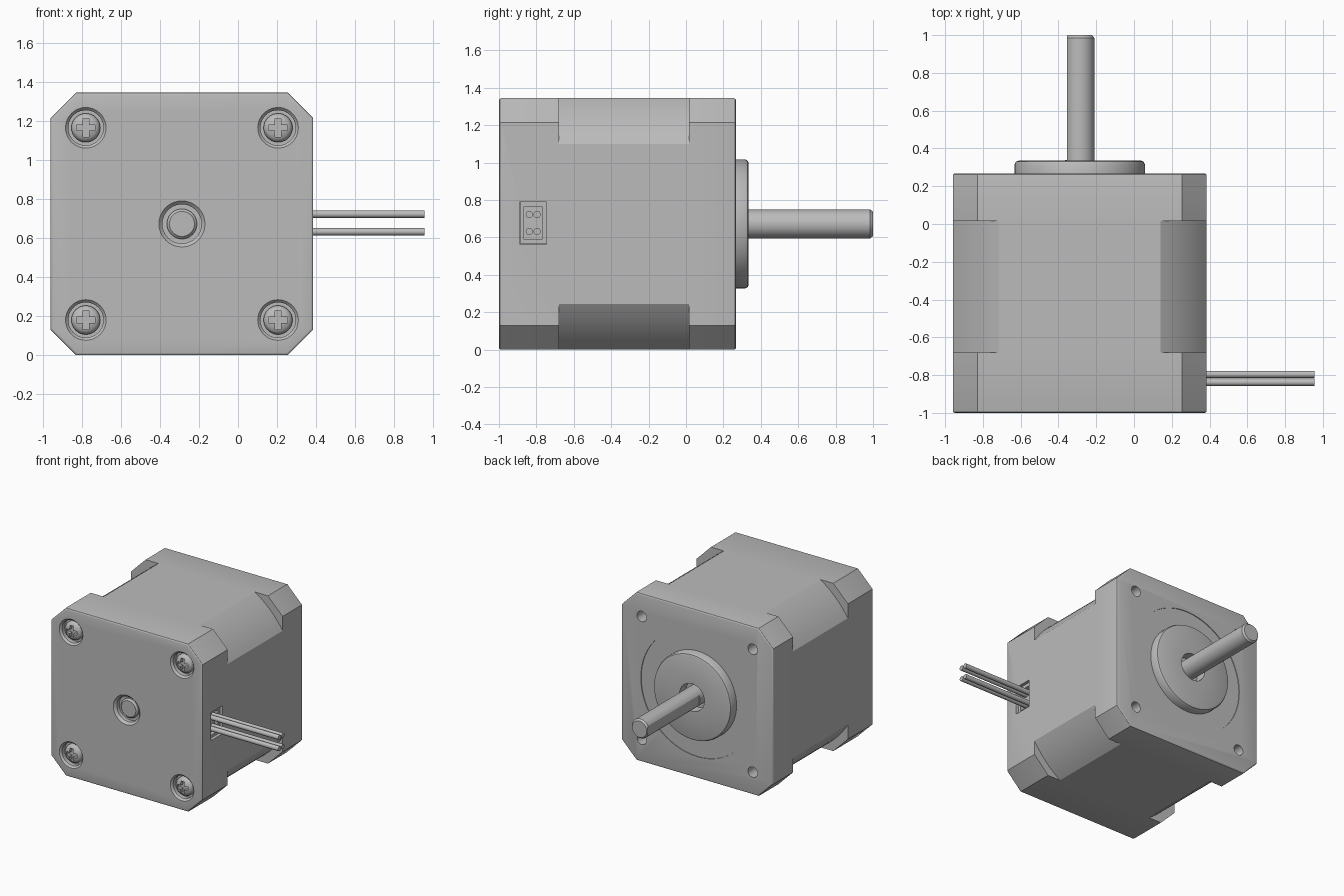
import bpy, bmesh
from math import radians, sin, cos, atan2, hypot, tau
from mathutils import Vector, Matrix

if "Cube" in bpy.data.objects:
    bpy.data.objects.remove(bpy.data.objects["Cube"])

CX, CZ, HALF = -0.287, 0.672, 0.672     # motor axis and half width
BOLT = 0.492                            # bolt offset from the axis
CORNERS = [(sx, sz) for sx in (-1, 1) for sz in (-1, 1)]

steel = bpy.data.materials.new("plain grey")
steel.use_nodes = True
GREY = (0.5, 0.5, 0.5, 1)
steel.diffuse_color = GREY
steel.node_tree.nodes["Principled BSDF"].inputs["Base Color"].default_value = GREY


def finish(name, bm, angle=30):
    bmesh.ops.recalc_face_normals(bm, faces=bm.faces)
    mesh = bpy.data.meshes.new(name)
    bm.to_mesh(mesh)
    bm.free()
    obj = bpy.data.objects.new(name, mesh)
    mesh.materials.append(steel)
    bpy.context.collection.objects.link(obj)
    smooth(obj, angle)
    return obj


def smooth(obj, angle=30):
    bpy.ops.object.select_all(action="DESELECT")
    obj.select_set(True)
    bpy.context.view_layer.objects.active = obj
    bpy.ops.object.shade_smooth_by_angle(angle=radians(angle))


def prism(name, outline, y0, y1, bevel_y=None, bevel=0.012):
    """Extrude an (x, z) outline along y and round the rim at bevel_y."""
    bm = bmesh.new()
    base = bm.faces.new([bm.verts.new((CX + x, y0, CZ + z)) for x, z in outline])
    ext = bmesh.ops.extrude_face_region(bm, geom=[base])
    bmesh.ops.translate(bm, vec=(0, y1 - y0, 0),
                        verts=[g for g in ext["geom"] if isinstance(g, bmesh.types.BMVert)])
    if bevel_y is not None:
        rim = [e for e in bm.edges if all(abs(v.co.y - bevel_y) < 1e-5 for v in e.verts)]
        bmesh.ops.bevel(bm, geom=rim, offset=bevel, segments=3, profile=0.5, affect="EDGES")
    return finish(name, bm)


def lathe(name, profile, x=0, z=0, steps=40):
    """Turn (radius, y) points around an axis parallel to y."""
    bm = bmesh.new()
    vs = [bm.verts.new((r, y, 0)) for r, y in profile]
    es = [bm.edges.new(pair) for pair in zip(vs, vs[1:])]
    bmesh.ops.spin(bm, geom=vs + es, cent=(0, 0, 0), axis=(0, 1, 0), angle=tau, steps=steps)
    bmesh.ops.remove_doubles(bm, verts=bm.verts, dist=1e-5)
    bmesh.ops.translate(bm, vec=(CX + x, 0, CZ + z), verts=bm.verts)
    return finish(name, bm)


def box(name, lo, hi):
    lo, hi = Vector(lo), Vector(hi)
    bm = bmesh.new()
    bmesh.ops.create_cube(bm, size=1, matrix=Matrix.Translation((lo + hi) / 2)
                          @ Matrix.Diagonal((*(hi - lo), 1)))
    return finish(name, bm)


def cut(obj, cutters):
    """Subtract the cutters, then discard them."""
    for c in cutters:
        mod = obj.modifiers.new("cut", "BOOLEAN")
        mod.operation, mod.solver, mod.object = "DIFFERENCE", "EXACT", c
        bpy.context.view_layer.objects.active = obj
        bpy.ops.object.modifier_apply(modifier=mod.name)
        bpy.data.objects.remove(c)
    smooth(obj)


# Outlines: chamfered square for the end caps, rounded corners for the core
c = HALF - 0.13
cap_outline = [(HALF, -c), (HALF, c), (c, HALF), (-c, HALF),
               (-HALF, c), (-HALF, -c), (-c, -HALF), (c, -HALF)]
k = HALF - 0.245
R, a0 = hypot(HALF, k), atan2(k, HALF)
core_outline = []
for q in range(4):
    for i in range(9):
        a = q * tau / 4 + a0 + (tau / 4 - 2 * a0) * i / 8
        core_outline.append((R * cos(a), R * sin(a)))

# Body
prism("core", core_outline, -0.69, 0.02)
front_cap = prism("front_cap", cap_outline, -1, -0.68, bevel_y=-1)
back_cap = prism("back_cap", cap_outline, 0.015, 0.268, bevel_y=0.268)

# Front cap: screw wells, shaft well and wire pocket
wells = [lathe("well_cutter", [(0, -1.02), (0.104, -1.02), (0.104, -1), (0.09, -0.985),
                               (0.09, -0.95), (0, -0.95)], sx * BOLT, sz * BOLT)
         for sx, sz in CORNERS]
wells.append(lathe("well_cutter", [(0, -1.02), (0.118, -1.02), (0.118, -1), (0.1, -0.982),
                                   (0.1, -0.9), (0, -0.9)]))
wells.append(box("pocket_cutter", (0.3, -0.89, 0.565), (0.5, -0.745, 0.79)))
cut(front_cap, wells)

# Back cap: bolt holes, shallow ring and shaft clearance
holes = [lathe("hole_cutter", [(0, 0.3), (0.042, 0.3), (0.042, 0.12), (0, 0.1)],
               sx * BOLT, sz * BOLT, 24) for sx, sz in CORNERS]
holes.append(lathe("ring_cutter", [(0, 0.3), (0.5, 0.3), (0.5, 0.262), (0, 0.262)], steps=64))
holes.append(lathe("bore_cutter", [(0, 0.3), (0.11, 0.3), (0.11, 0.2), (0, 0.2)]))
cut(back_cap, holes)

# Pilot boss with rounded rim and open bore
lathe("pilot_boss", [(0.11, 0.21), (0.11, 0.335), (0.325, 0.335), (0.338, 0.33),
                     (0.345, 0.316), (0.345, 0.25)], steps=64)
lathe("back_bearing", [(0.07, 0.25), (0.112, 0.25), (0.112, 0.21), (0.07, 0.21)])

# Output shaft with a flat side
shaft = lathe("shaft", [(0, 0.19), (0.077, 0.19), (0.077, 0.985), (0.065, 1), (0, 1)])
cut(shaft, [box("flat_cutter", (CX - 0.2, 0.34, 0.4), (CX - 0.067, 1.1, 0.9))])

# Rear shaft end and bearing ring
lathe("shaft_end", [(0, -0.975), (0.064, -0.975), (0.077, -0.962), (0.077, -0.89), (0, -0.89)])
lathe("front_bearing", [(0.077, -0.95), (0.102, -0.95), (0.102, -0.89)])

# Cross-head screws
for n, (sx, sz) in enumerate(CORNERS):
    x, z = sx * BOLT, sz * BOLT
    screw = lathe(f"screw_{n + 1}", [(0, -1), (0.03, -0.998), (0.055, -0.99), (0.068, -0.98),
                                     (0.074, -0.966), (0.074, -0.94), (0, -0.94)], x, z)
    px, pz = CX + x, CZ + z
    cut(screw, [box("slot_cutter", (px - w, -1.05, pz - h), (px + w, -0.968, pz + h))
                for w, h in ((0.048, 0.015), (0.015, 0.048))])

# Wire plug: a framed socket inside the pocket
plug = box("plug", (0.295, -0.888, 0.567), (0.362, -0.747, 0.788))
cut(plug, [box("socket_cutter", (0.33, -0.868, 0.59), (0.5, -0.767, 0.762))])

# Four wires
for n, (y, z) in enumerate([(y, z) for y in (-0.838, -0.796) for z in (0.632, 0.722)]):
    bm = bmesh.new()
    bmesh.ops.create_cone(bm, cap_ends=True, segments=20, radius1=0.019, radius2=0.019,
                          depth=0.635, matrix=Matrix.Translation((0.638, y, z))
                          @ Matrix.Rotation(radians(90), 4, "Y"))
    finish(f"wire_{n + 1}", bm)
